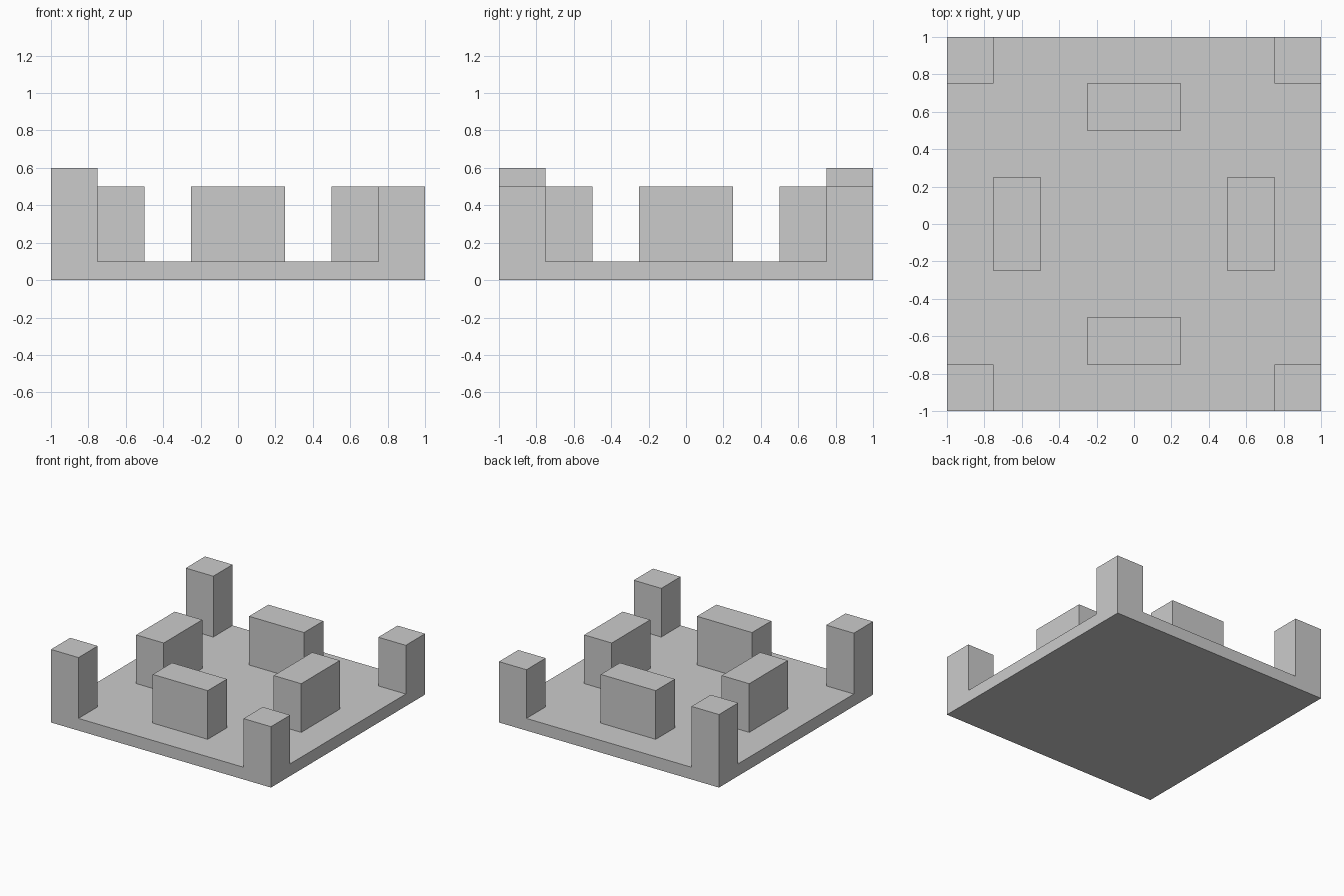
import bpy, bmesh, math
from mathutils import Vector

if "Cube" in bpy.data.objects:
    bpy.data.objects.remove(bpy.data.objects["Cube"])

CELL, BASE = 0.25, 0.1
bm = bmesh.new()

# Base slab: square grid of quarter-unit cells, extruded up to the slab top
bmesh.ops.create_grid(bm, x_segments=8, y_segments=8, size=1.0)


def raise_faces(faces, height):
    """Extrude a patch of faces upward, returning the new top faces."""
    geom = bmesh.ops.extrude_face_region(bm, geom=faces)["geom"]
    verts = [g for g in geom if isinstance(g, bmesh.types.BMVert)]
    bmesh.ops.translate(bm, verts=verts, vec=Vector((0, 0, height)))
    bmesh.ops.delete(bm, geom=[f for f in faces if f.is_valid], context="FACES_ONLY")
    return [g for g in geom if isinstance(g, bmesh.types.BMFace)]


def raise_patch(x0, x1, y0, y1, top):
    """Raise the slab-top cells inside a rectangle to the given height."""
    patch = []
    for f in bm.faces:
        c = f.calc_center_median()
        if abs(c.z - BASE) < 1e-4 and x0 < c.x < x1 and y0 < c.y < y1:
            patch.append(f)
    raise_faces(patch, top - BASE)


underside = bmesh.ops.duplicate(bm, geom=bm.faces[:])["geom"]
underside = {g for g in underside if isinstance(g, bmesh.types.BMFace)}
raise_faces([f for f in bm.faces if f not in underside], BASE)
bmesh.ops.remove_doubles(bm, verts=bm.verts[:], dist=1e-4)

for s in (-1, 1):
    # Corner posts: the left pair is taller
    y0, y1 = sorted((s * 0.75, s * 1.0))
    raise_patch(-1, -0.75, y0, y1, 0.6)
    raise_patch(0.75, 1, y0, y1, 0.5)
    # Inner blocks on the four sides
    a, b = sorted((s * 0.5, s * 0.75))
    raise_patch(a, b, -0.25, 0.25, 0.5)
    raise_patch(-0.25, 0.25, a, b, 0.5)

# Merge coplanar cells into clean flat faces
bmesh.ops.recalc_face_normals(bm, faces=bm.faces[:])
bmesh.ops.dissolve_limit(bm, angle_limit=math.radians(1),
                         verts=bm.verts[:], edges=bm.edges[:])
bmesh.ops.recalc_face_normals(bm, faces=bm.faces[:])

mesh = bpy.data.meshes.new("base_with_posts_and_blocks")
bm.to_mesh(mesh)
bm.free()
bpy.context.collection.objects.link(bpy.data.objects.new("base_with_posts_and_blocks", mesh))
